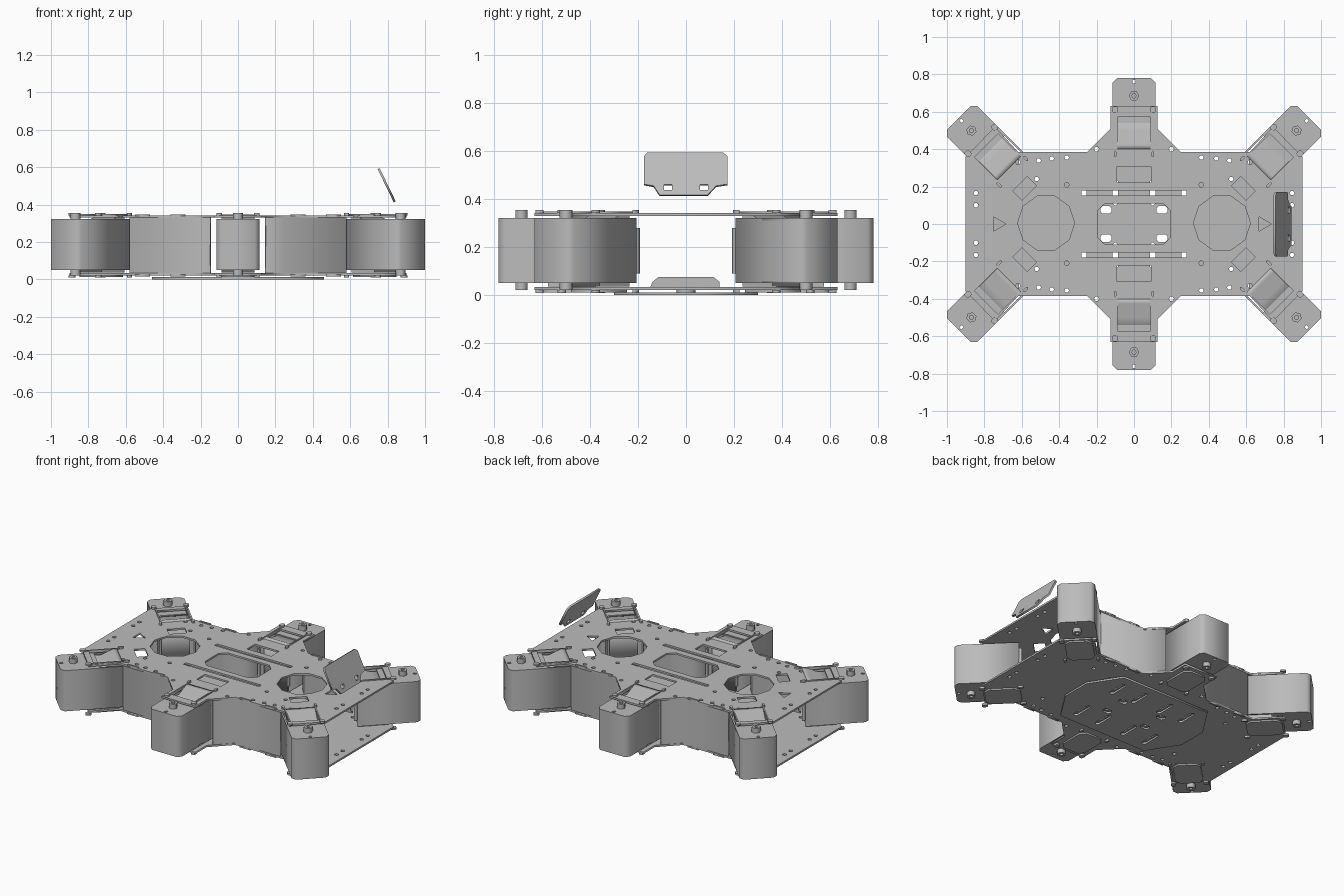
import bpy, math
from mathutils import Matrix, Vector

if "Cube" in bpy.data.objects:
    bpy.data.objects.remove(bpy.data.objects["Cube"], do_unlink=True)

GREY = (0.5, 0.5, 0.5, 1)
metal = bpy.data.materials.new("plain_grey")
metal.use_nodes = True
metal.diffuse_color = GREY
metal.node_tree.nodes["Principled BSDF"].inputs["Base Color"].default_value = GREY


def sheet(name, outline, z0, z1, holes=(), matrix=Matrix()):
    """Flat part cut from an outline with holes, thickened from z0 to z1."""
    curve = bpy.data.curves.new(name, "CURVE")
    curve.dimensions, curve.fill_mode = "2D", "BOTH"
    curve.extrude = (z1 - z0) / 2
    for loop in [outline, *holes]:
        spline = curve.splines.new("POLY")
        spline.points.add(len(loop) - 1)
        for p, q in zip(spline.points, loop):
            p.co = (q[0], q[1], 0, 1)
        spline.use_cyclic_u = True
    helper = bpy.data.objects.new(name, curve)
    bpy.context.collection.objects.link(helper)
    deps = bpy.context.evaluated_depsgraph_get()
    mesh = bpy.data.meshes.new_from_object(helper.evaluated_get(deps))
    bpy.data.objects.remove(helper, do_unlink=True)
    mesh.transform(matrix @ Matrix.Translation((0, 0, (z0 + z1) / 2)))
    mesh.materials.clear()
    mesh.materials.append(metal)
    obj = bpy.data.objects.new(name, mesh)
    bpy.context.collection.objects.link(obj)
    return obj


def rect(x, y, w, h, turn=0):
    m = Matrix.Rotation(math.radians(turn), 2)
    return [Vector((x, y)) + m @ Vector((a * w / 2, b * h / 2))
            for a, b in ((-1, -1), (1, -1), (1, 1), (-1, 1))]


def ngon(x, y, r, n, phase=0.0):
    return [(x + r * math.cos(phase + i * math.tau / n),
             y + r * math.sin(phase + i * math.tau / n)) for i in range(n)]


def chamfered(x, y, w, h, c):
    a, b = w / 2, h / 2
    return [(x + p, y + q) for p, q in (
        (-a + c, -b), (a - c, -b), (a, -b + c), (a, b - c),
        (a - c, b), (-a + c, b), (-a, b - c), (-a, -b + c))]


def moved(points, matrix):
    return [(matrix @ Vector((p[0], p[1], 0))).to_2d() for p in points]


def four_way(quarter):
    """Mirror a quarter outline (x axis to y axis) into a closed loop."""
    half = quarter + [(-x, y) for x, y in reversed(quarter)]
    return half + [(-x, -y) for x, y in half]


SIGNS = [(sx, sy) for sx in (-1, 1) for sy in (-1, 1)]

# Leg frames: each leg points along its own -y
legs = {}
for sy, end in ((-1, "front"), (1, "back")):
    for sx, side in ((-1, "right"), (0, "middle"), (1, "left")):
        turn = math.atan2(sy, sx) + math.pi / 2
        legs[f"{end}_{side}"] = (Matrix.Translation((sx * 0.385, sy * 0.015 * abs(sx), 0))
                                 @ Matrix.Rotation(turn, 4, "Z"))

# Deck outline and cut-outs
deck = four_way([(0.9, 0.36), (0.743, 0.52), (0.62, 0.385), (0.25, 0.385),
                 (0.125, 0.51), (0.125, 0.63)])
small_holes = [ngon(sx * x, sy * y, 0.013, 6) for sx, sy in SIGNS for x, y in (
    (0.2, 0.4), (0.36, 0.355), (0.44, 0.35), (0.51, 0.34), (0.52, 0.24),
    (0.62, 0.33), (0.845, 0.1), (0.845, 0.165), (0.36, 0.21))]
windows = [moved(rect(0, -0.488, 0.18, 0.17), m) for m in legs.values()]

top_holes = small_holes + windows + [chamfered(0, 0, 0.39, 0.22, 0.04)]
for s in (-1, 1):
    top_holes += [ngon(s * 0.47, 0.005, 0.152, 10), rect(0, s * 0.165, 0.56, 0.026),
                  rect(0, s * 0.265, 0.18, 0.085), ngon(s * 0.71 - 0.02, 0, 0.045, 3)]
top_holes += [rect(sx * 0.585, sy * 0.19, 0.11, 0.07, sx * sy * -45) for sx, sy in SIGNS]
sheet("top_deck", deck, 0.33, 0.342, top_holes)

slots = [chamfered(sx * x, sy * 0.17, 0.03, 0.14, 0.012)
         for sx, sy in SIGNS for x in (0.1, 0.27)]
corner_slots = [chamfered(sx * 0.15, sy * 0.075, 0.06, 0.04, 0.012) for sx, sy in SIGNS]
sheet("bottom_deck", deck, 0.022, 0.034, small_holes + slots + corner_slots)

# Belly hatch under the bottom deck
sheet("belly_hatch", four_way([(0.46, 0.1), (0.33, 0.3)]), 0.0, 0.012, slots + corner_slots)
sheet("hatch_spacer", ngon(0, 0, 0.04, 8), 0.012, 0.022)

# Low upright rib between the decks
upright = Matrix.Translation((0.25, 0, 0)) @ Matrix(
    ((0, 0, 1, 0), (1, 0, 0, 0), (0, 1, 0, 0), (0, 0, 0, 1)))
sheet("floor_rib", [(-0.15, 0.03), (0.14, 0.03), (0.14, 0.055), (0.115, 0.075),
                    (-0.115, 0.075), (-0.14, 0.055)], -0.005, 0.005, matrix=upright)

# Side walls: straight run, then angled toward the middle legs
for sx, sy in SIGNS:
    path = [(0.58, 0.375), (0.24, 0.375), (0.145, 0.475),
            (0.152, 0.482), (0.245, 0.385), (0.58, 0.385)]
    sheet("side_wall", [(sx * x, sy * y) for x, y in path], 0.034, 0.33)
    for x in (0.32, 0.51):
        for z in (0.338, 0.016):
            sheet("wall_tab", rect(sx * x, sy * 0.38, 0.08, 0.012), z, z + 0.01)

# Legs
W, TIP, BACK, T, C = 0.115, -0.78, -0.385, 0.01, 0.024
shell = [(-W, BACK), (-W, TIP + C), (-W + C, TIP), (W - C, TIP), (W, TIP + C), (W, BACK),
         (W - T, BACK), (W - T, TIP + C), (W - C - T / 2, TIP + T),
         (-W + C + T / 2, TIP + T), (-W + T, TIP + C), (-W + T, BACK)]
cap = [(-W, -0.54), (-W, TIP + C), (-W + C, TIP), (W - C, TIP), (W, TIP + C), (W, -0.54)]
for name, m in legs.items():
    sheet(name + "_leg_shell", shell, 0.05, 0.322, matrix=m)
    slot = rect(0, -0.762, 0.016, 0.024)
    sheet(name + "_leg_top_cap", cap, 0.312, 0.322, [slot], m)
    sheet(name + "_leg_bottom_cap", cap, 0.05, 0.06, [slot], m)
    # Motor body with a sloped top, extruded across the leg
    across = m @ Matrix(((0, 0, 1, 0), (1, 0, 0, 0), (0, 1, 0, 0), (0, 0, 0, 1)))
    sheet(name + "_motor", [(-0.575, 0.036), (-0.4, 0.036), (-0.4, 0.347), (-0.425, 0.347),
                            (-0.5, 0.315), (-0.575, 0.315)], -0.088, 0.088, matrix=across)
    # Bolts through the leg tip
    for z0, z1, part in ((0.32, 0.354, "top"), (0.022, 0.052, "bottom")):
        sheet(f"{name}_{part}_bolt", ngon(0, -0.685, 0.028, 6), z0, z1,
              [ngon(0, -0.685, 0.012, 6)], m)
    sheet(name + "_under_bracket", chamfered(0, -0.49, 0.17, 0.22, 0.03), 0.012, 0.022,
          matrix=m)
    for s in (-1, 1):
        sheet(name + "_shell_tongue", rect(s * (W - T / 2), -0.376, T, 0.02), 0.09, 0.28,
              matrix=m)
        # Clips that hold the bracket to both decks
        for y, w in ((-0.61, 0.03), (-0.375, 0.016)):
            for z in (0.342, 0.01):
                sheet(name + "_clip", chamfered(s * 0.1, y, w, 0.035, 0.007),
                      z, z + 0.012, matrix=m)
        sheet(name + "_clip_rail", rect(s * 0.093, -0.49, 0.008, 0.21), 0.33, 0.349, matrix=m)

# Loose tilted panel above the left end
low, high = Vector((0.838, 0, 0.415)), Vector((0.752, 0, 0.592))
up = (high - low).normalized()
side = Vector((0, 1, 0))
face = side.cross(up)
tilt = Matrix.Translation(low) @ Matrix((side, up, face)).transposed().to_4x4()
sheet("tilted_panel", [(-0.11, 0), (0.09, 0), (0.125, 0.042), (0.172, 0.05), (0.172, 0.18),
                       (0.155, 0.197), (-0.16, 0.197), (-0.175, 0.18), (-0.175, 0.05),
                       (-0.135, 0.042)],
      -0.006, 0.006, [rect(s * 0.075, 0.036, 0.032, 0.026) for s in (-1, 1)], tilt)
